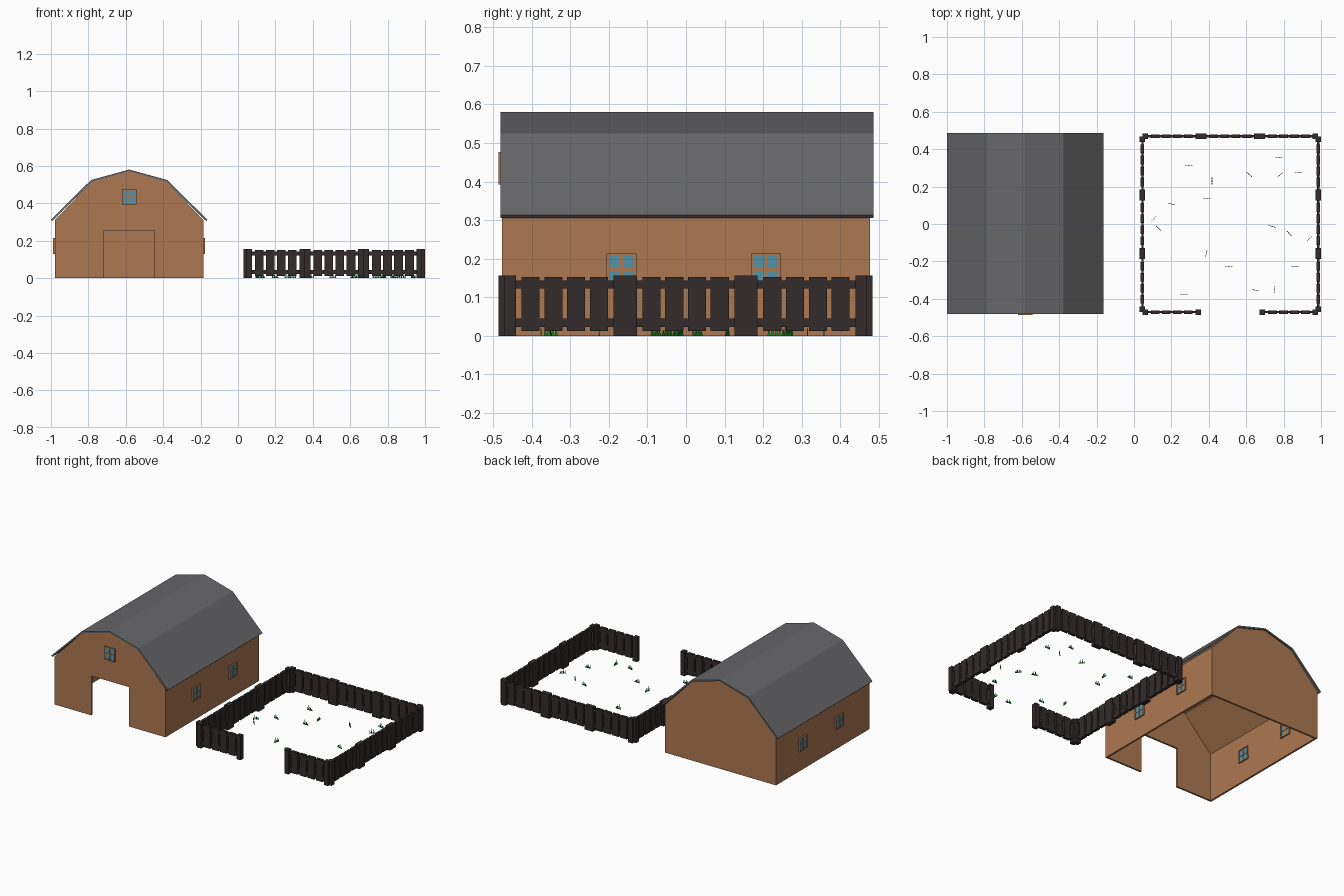
import bpy, bmesh, math, random
from mathutils import Matrix, Vector

if "Cube" in bpy.data.objects:
    bpy.data.objects.remove(bpy.data.objects["Cube"])

random.seed(4)


def material(name, rgb):
    m = bpy.data.materials.new(name)
    m.diffuse_color = (*rgb, 1)
    m.use_nodes = True
    m.node_tree.nodes["Principled BSDF"].inputs["Base Color"].default_value = m.diffuse_color
    return m


WOOD = material("barn brown", (0.42, 0.19, 0.085))
ROOF = material("roof grey", (0.135, 0.135, 0.143))
GLASS = material("window blue", (0.09, 0.29, 0.40))
DARK = material("fence dark brown", (0.033, 0.024, 0.024))
GREEN = material("grass green", (0.01, 0.26, 0.015))


def finish(name, bm, mat, recalc=True):
    if recalc:
        bmesh.ops.recalc_face_normals(bm, faces=bm.faces)
    me = bpy.data.meshes.new(name)
    bm.to_mesh(me)
    bm.free()
    me.materials.append(mat)
    return place(name, me)


def place(name, me, loc=(0, 0, 0), rot=0):
    ob = bpy.data.objects.new(name, me)
    ob.location = loc
    ob.rotation_euler.z = rot
    bpy.context.collection.objects.link(ob)
    return ob


def box(bm, c, s):
    bmesh.ops.create_cube(bm, size=1, matrix=Matrix.Translation(c) @ Matrix.Diagonal((*s, 1)))


def mirrored(half):
    """Left half of a profile, ending on the ridge, completed on the right."""
    return half + [(-x, z) for x, z in reversed(half[:-1])]


BX, BY, WALL = -0.582, 0.477, 0.012   # barn centre, half length, wall thickness

# Barn walls: gambrel shell, open below, doorway notched into the front
profile = mirrored([(-0.397, 0), (-0.397, 0.311), (-0.201, 0.515), (0, 0.572)])
door = [(0.135, 0), (0.135, 0.255), (-0.135, 0.255), (-0.135, 0)]
bm = bmesh.new()
front = [bm.verts.new((BX + x, -BY, z)) for x, z in profile]
back = [bm.verts.new((BX + x, BY, z)) for x, z in profile]
notch = [bm.verts.new((BX + x, -BY, z)) for x, z in door]
bm.faces.new(list(reversed(front + notch)))
bm.faces.new(back)
for i in range(len(profile) - 1):
    bm.faces.new((front[i], front[i + 1], back[i + 1], back[i]))
bm.normal_update()
bmesh.ops.recalc_face_normals(bm, faces=bm.faces)
if [f for f in bm.faces if f.normal.y < -0.9][0].calc_center_median().y > 0:
    bmesh.ops.reverse_faces(bm, faces=bm.faces)
walls = finish("barn_walls", bm, WOOD, recalc=False)
sol = walls.modifiers.new("thickness", 'SOLIDIFY')
sol.thickness = WALL
sol.offset = -1
sol.use_even_offset = True

# Roof: thin gambrel sheet with overhanging eaves
outer = mirrored([(-0.418, 0.313), (-0.204, 0.525), (0, 0.581)])
inner = mirrored([(-0.411, 0.306), (-0.2, 0.515), (0, 0.572)])
ring = outer + inner[::-1]
bm = bmesh.new()
a = [bm.verts.new((BX + x, -0.481, z)) for x, z in ring]
b = [bm.verts.new((BX + x, 0.486, z)) for x, z in ring]
n, k = len(ring), len(outer)
for i in range(n):
    j = (i + 1) % n
    bm.faces.new((a[i], a[j], b[j], b[i]))
for side in (a, b):
    for i in range(k - 1):
        bm.faces.new((side[i], side[i + 1], side[n - 2 - i], side[n - 1 - i]))
finish("roof", bm, ROOF)

# Windows: frame with cross bars, and a glass unit set through the wall
W, H, BAR = 0.078, 0.084, 0.007
bm = bmesh.new()
for t in (-1, 0, 1):
    box(bm, (t * (W - BAR) / 2, 0, 0), (BAR, 0.03, H))
    box(bm, (0, 0, t * (H - BAR) / 2), (W, 0.0298, BAR))
frame = finish("front_window_frame", bm, WOOD)
bm = bmesh.new()
box(bm, (0, 0, 0), (W - BAR, 0.024, H - BAR))
glass = finish("front_window_glass", bm, GLASS)
for ob in (frame, glass):
    ob.location = (BX, -BY + WALL / 2, 0.435)
for side, s in (("left", -1), ("right", 1)):
    for y in (-0.167, 0.207):
        loc = (BX + s * (0.397 - WALL / 2), y, 0.172)
        place(side + "_window_frame", frame.data, loc, math.pi / 2)
        place(side + "_window_glass", glass.data, loc, math.pi / 2)

# Fence panel: two end posts, four pickets, two rails
L = 0.3133
bm = bmesh.new()
for s in (-1, 1):
    box(bm, (s * (L - 0.03) / 2, 0, 0.078), (0.03, 0.03, 0.156))
for i in range(4):
    box(bm, ((i - 1.5) * 0.059, 0, 0.082), (0.047, 0.018, 0.14))
for z in (0.034, 0.133):
    box(bm, (0, 0, z), (L - 0.03, 0.012, 0.021))
panel = finish("fence_panel", bm, DARK)

# Fence layout: three panels a side, with a gateway in the middle of the front
CX, CY, R = 0.515, -0.001, 0.47
panel.location = (CX - L, CY - R, 0)
place("front_fence_panel", panel.data, (CX + L, CY - R, 0))
for i in (-1, 0, 1):
    place("back_fence_panel", panel.data, (CX + i * L, CY + R, 0))
    place("left_fence_panel", panel.data, (CX - R, CY + i * L, 0), math.pi / 2)
    place("right_fence_panel", panel.data, (CX + R, CY + i * L, 0), math.pi / 2)

# Grass tuft: a row of thin pointed blades
bm = bmesh.new()
for i, h in enumerate((0.021, 0.034, 0.027, 0.018)):
    x = (i - 1.5) * 0.0095
    w = 0.0042
    base = [bm.verts.new((x + dx * w, dy * 0.0015, 0))
            for dx, dy in ((-1, -1), (1, -1), (1, 1), (-1, 1))]
    tip = bm.verts.new((x + random.uniform(-0.004, 0.004), 0, h))
    bm.faces.new(base)
    for j in range(4):
        bm.faces.new((base[j], base[(j + 1) % 4], tip))
tuft = finish("grass_tuft", bm, GREEN)

# Grass layout: x, y, heading in degrees
spots = [(0.294, 0.315, 0), (0.417, 0.23, 90), (0.617, 0.265, -40), (0.775, 0.358, 0),
         (0.78, 0.262, 40), (0.88, 0.273, 0), (0.39, 0.137, 0), (0.2, 0.107, -15),
         (0.107, 0.03, 45), (0.13, -0.022, -45), (0.738, -0.013, -15), (0.829, -0.05, -45),
         (0.938, -0.078, 45), (0.387, -0.157, 78), (0.508, -0.225, 0), (0.86, -0.225, 0),
         (0.267, -0.376, 0), (0.648, -0.354, -12), (0.75, -0.35, 90)]
for i, (x, y, d) in enumerate(spots):
    ob = tuft if i == 0 else place("grass_tuft", tuft.data)
    ob.location = (x, y, 0)
    ob.rotation_euler.z = math.radians(d)
